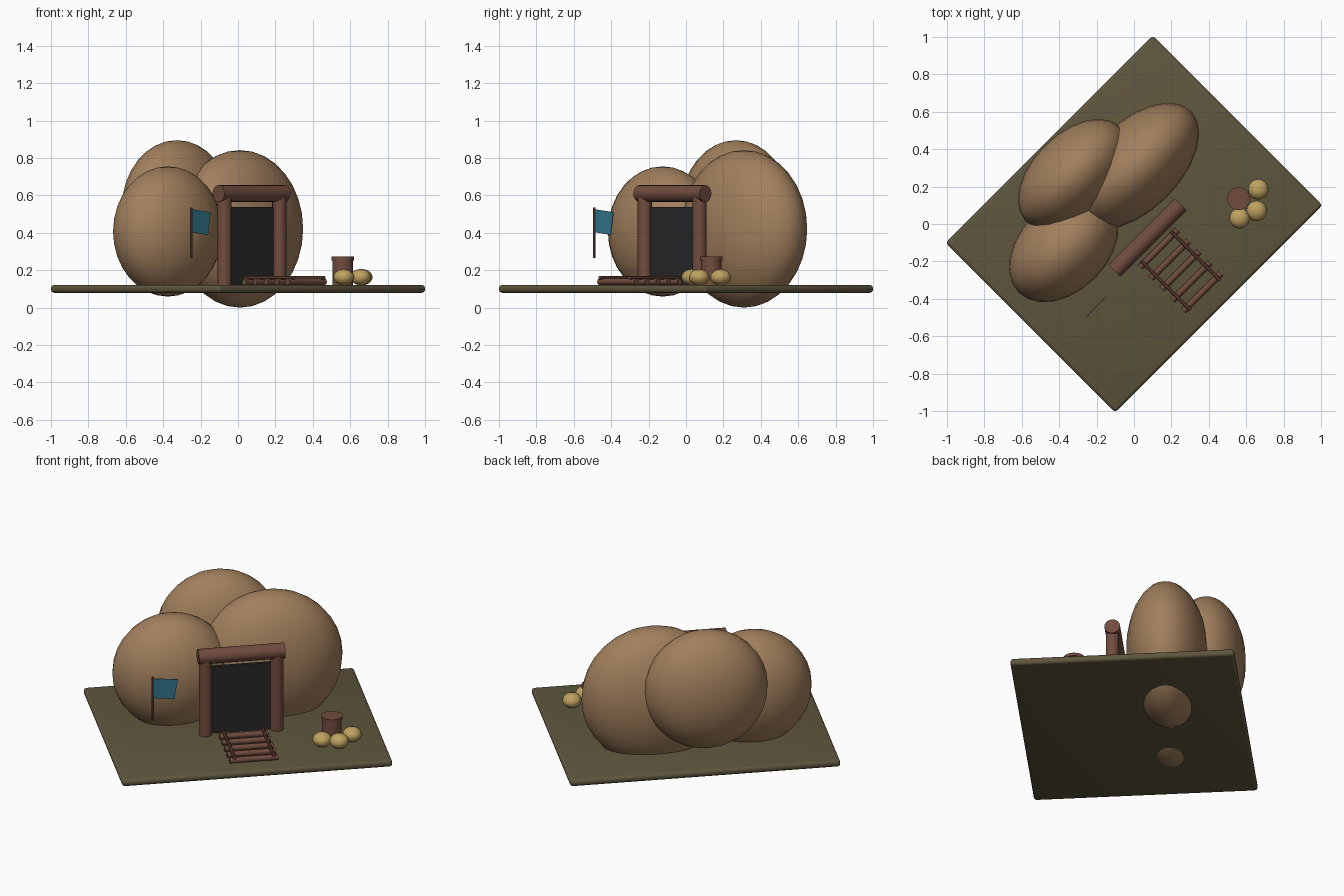
import bpy, bmesh, math
from mathutils import Matrix, Vector

if "Cube" in bpy.data.objects:
    bpy.data.objects.remove(bpy.data.objects["Cube"])

# Everything is laid out facing -y, then turned a quarter-half about z
TURN = Matrix.Rotation(math.radians(45), 4, 'Z')


def material(name, rgb):
    m = bpy.data.materials.new(name)
    m.diffuse_color = (*rgb, 1)
    m.use_nodes = True
    m.node_tree.nodes["Principled BSDF"].inputs["Base Color"].default_value = m.diffuse_color
    return m


ROCK = material("sandy rock", (0.36, 0.215, 0.11))
GROUND = material("olive ground", (0.112, 0.092, 0.047))
WOOD = material("reddish wood", (0.165, 0.072, 0.048))
DARK = material("dark doorway", (0.021, 0.021, 0.021))
CLOTH = material("blue cloth", (0.035, 0.19, 0.27))
STRAW = material("straw yellow", (0.52, 0.36, 0.115))


def finish(name, bm, mat):
    bmesh.ops.transform(bm, matrix=TURN, verts=bm.verts)
    me = bpy.data.meshes.new(name)
    bm.to_mesh(me)
    bm.free()
    me.materials.append(mat)
    ob = bpy.data.objects.new(name, me)
    bpy.context.collection.objects.link(ob)
    bpy.ops.object.select_all(action='DESELECT')
    ob.select_set(True)
    bpy.context.view_layer.objects.active = ob
    bpy.ops.object.shade_smooth_by_angle(angle=math.radians(35))
    return ob


def ellipsoid(name, center, radii, mat, segs=24, rings=16):
    bm = bmesh.new()
    bmesh.ops.create_uvsphere(bm, u_segments=segs, v_segments=rings, radius=1)
    m = Matrix.Translation(center) @ Matrix.Diagonal((*radii, 1))
    bmesh.ops.transform(bm, matrix=m, verts=bm.verts)
    return finish(name, bm, mat)


def rod(name, a, b, r, mat=WOOD, sides=16):
    a, b = Vector(a), Vector(b)
    d = b - a
    m = Matrix.Translation((a + b) / 2) @ d.to_track_quat('Z', 'Y').to_matrix().to_4x4()
    bm = bmesh.new()
    bmesh.ops.create_cone(bm, cap_ends=True, segments=sides, radius1=r, radius2=r,
                          depth=d.length, matrix=m)
    return finish(name, bm, mat)


def box(name, center, size, mat, bevel=0):
    bm = bmesh.new()
    m = Matrix.Translation(center) @ Matrix.Diagonal((*size, 1))
    bmesh.ops.create_cube(bm, size=1, matrix=m)
    if bevel:
        bmesh.ops.bevel(bm, geom=bm.edges[:], offset=bevel, segments=3,
                        profile=0.5, affect='EDGES')
    return finish(name, bm, mat)


# Ground slab
box("ground_slab", (0, 0, 0.1), (1.566, 1.282, 0.042), GROUND, 0.017)

# Three boulders forming the hut
ellipsoid("boulder_right", (0.226, 0.212, 0.421), (0.417, 0.235, 0.421), ROCK)
ellipsoid("boulder_back", (-0.042, 0.42, 0.533), (0.357, 0.215, 0.362), ROCK)
ellipsoid("boulder_left", (-0.354, 0.177, 0.407), (0.342, 0.235, 0.348), ROCK)

# Doorway with log frame
box("doorway", (0, -0.09, 0.328), (0.38, 0.02, 0.42), DARK)
for side, name in ((-1, "left_post"), (1, "right_post")):
    rod(name, (side * 0.207, -0.105, 0.115), (side * 0.207, -0.105, 0.61), 0.038)
rod("lintel_log", (-0.25, -0.103, 0.61), (0.25, -0.103, 0.61), 0.045)

# Log walkway: cross logs with two thin rails on top
for i in range(5):
    y = -0.187 - i * 0.082
    rod("walkway_log", (-0.14, y, 0.138), (0.14, y, 0.138), 0.017, sides=12)
for side in (-1, 1):
    rod("walkway_rail", (side * 0.113, -0.165, 0.16), (side * 0.113, -0.54, 0.16), 0.01, sides=10)

# Barrel and lid
bx, by = 0.491, -0.3
rod("barrel", (bx, by, 0.118), (bx, by, 0.255), 0.056, sides=20)
rod("barrel_lid", (bx, by, 0.253), (bx, by, 0.272), 0.061, sides=20)

# Three round sacks around the barrel
for x, y in ((0.421, -0.378), (0.513, -0.414), (0.601, -0.339)):
    ellipsoid("sack", (x, y, 0.163), (0.055, 0.055, 0.043), STRAW, 16, 10)

# Flag pole and cloth
px, py = -0.523, -0.17
rod("flag_pole", (px, py, 0.265), (px, py, 0.535), 0.007, sides=10)
bm = bmesh.new()
outline = [(0, 0.404), (0.125, 0.388), (0.144, 0.51), (0, 0.526)]
front = bm.faces.new([bm.verts.new((px + x, py - 0.002, z)) for x, z in outline])
out = bmesh.ops.extrude_face_region(bm, geom=[front])
bmesh.ops.translate(bm, vec=(0, 0.004, 0),
                    verts=[g for g in out["geom"] if isinstance(g, bmesh.types.BMVert)])
bmesh.ops.recalc_face_normals(bm, faces=bm.faces)
finish("flag_cloth", bm, CLOTH)
